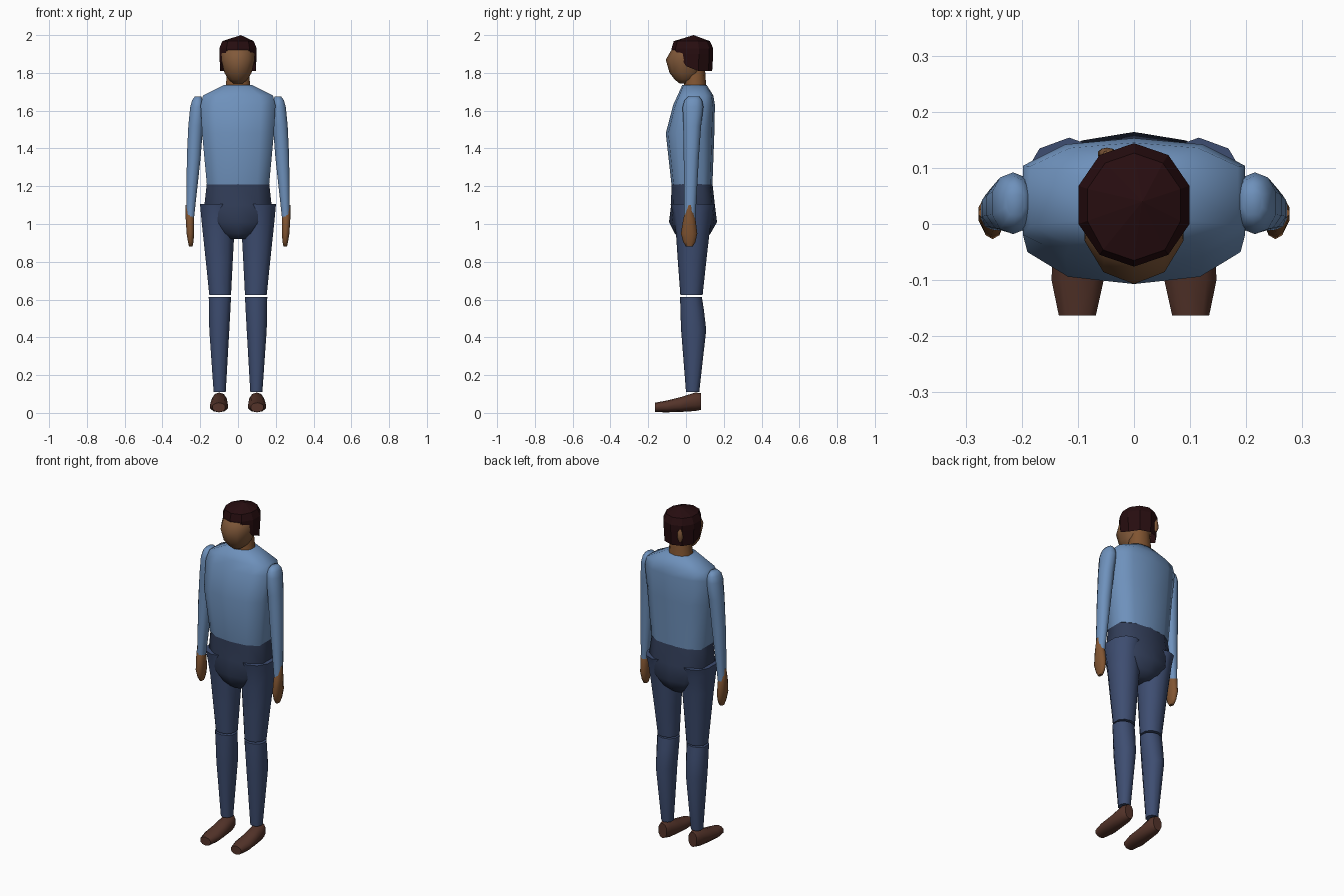
import bpy, bmesh, math

if "Cube" in bpy.data.objects:
    bpy.data.objects.remove(bpy.data.objects["Cube"])


def material(name, rgb):
    m = bpy.data.materials.new(name)
    m.diffuse_color = (*rgb, 1)
    m.use_nodes = True
    m.node_tree.nodes["Principled BSDF"].inputs["Base Color"].default_value = m.diffuse_color
    return m


SHIRT = material("shirt_blue", (0.156, 0.283, 0.50))
NAVY = material("trouser_navy", (0.048, 0.075, 0.165))
DARK_NAVY = material("hip_dark_navy", (0.032, 0.048, 0.10))
FACE = material("face_brown", (0.22, 0.10, 0.042))
SKIN = material("skin_brown", (0.22, 0.09, 0.031))
HAIR = material("hair_dark", (0.020, 0.004, 0.005))
SHOE = material("shoe_brown", (0.089, 0.034, 0.023))


def finish(name, bm, mat, angle=65):
    bmesh.ops.recalc_face_normals(bm, faces=bm.faces)
    me = bpy.data.meshes.new(name)
    bm.to_mesh(me)
    bm.free()
    me.materials.append(mat)
    ob = bpy.data.objects.new(name, me)
    bpy.context.collection.objects.link(ob)
    bpy.ops.object.select_all(action='DESELECT')
    ob.select_set(True)
    bpy.context.view_layer.objects.active = ob
    if angle:
        bpy.ops.object.shade_smooth_by_angle(angle=math.radians(angle))
    return ob


def bridge(bm, rings):
    for a, b in zip(rings, rings[1:]):
        for i in range(len(a)):
            j = (i + 1) % len(a)
            bm.faces.new((a[i], a[j], b[j], b[i]))


def angles(n):
    return [-math.pi / 2 + 2 * math.pi * i / n for i in range(n)]


def loft(name, rows, mat, power=0.85, side=1, axis='z', n=10):
    """Rows are (position along axis, x0, x1, v0, v1)."""
    bm = bmesh.new()
    rings = []
    widest = max(math.cos(a) for a in angles(n))
    for t, x0, x1, v0, v1 in rows:
        ring = []
        for a in angles(n):
            s = math.sin(a)
            s = math.copysign(abs(s) ** power, s)
            x = side * ((x0 + x1) / 2 + (x1 - x0) / 2 * math.cos(a) / widest)
            v = (v0 + v1) / 2 + (v1 - v0) / 2 * s
            ring.append(bm.verts.new((x, v, t) if axis == 'z' else (x, t, v)))
        rings.append(ring)
    bridge(bm, rings)
    bm.faces.new(rings[0])
    bm.faces.new(rings[-1])
    return finish(name, bm, mat)


def centred(rows):
    return [(z, -w, w, y0, y1) for z, w, y0, y1 in rows]


# Trunk
loft("shirt_torso", centred([
    (1.21, .165, -.077, .14), (1.48, .19, -.107, .15), (1.63, .198, -.068, .153),
    (1.68, .185, -.045, .145), (1.735, .075, -.02, .11)]), SHIRT, 0.5)
loft("pelvis", centred([
    (1.215, .165, -.077, .14), (1.10, .178, -.079, .153), (1.01, .15, -.09, .164),
    (.95, .10, -.06, .13), (.92, .05, -.035, .10)]), DARK_NAVY, 0.6)

# Neck and head
loft("neck", centred([(1.69, .07, -.015, .115), (1.74, .064, -.01, .106),
                      (1.83, .055, 0, .10)]), SKIN)
loft("head", centred([
    (1.745, .025, -.035, .02), (1.765, .05, -.06, .06), (1.80, .072, -.087, .09),
    (1.87, .088, -.107, .115), (1.92, .086, -.078, .115), (1.97, .045, -.03, .08)]),
    FACE, 1.0)

# Hair cap with a stepped lower edge: fringe, sideburns, nape
bm = bmesh.new()
rings = []
for scale, z in ((0.95, None), (1.0, 1.90), (1.0, 1.93), (0.84, 1.968)):
    ring = []
    for a in angles(10):
        s = math.sin(a)
        low = 1.915 if s < -0.5 else 1.835 if s < 0 else 1.81
        k = 1.0 if s < -0.5 else scale
        if z == 1.968:
            k = 0.9 if s < -0.5 else scale
        h = low if z is None else max(z, low + 0.005)
        ring.append(bm.verts.new((.104 * k * math.cos(a), .034 + .11 * k * s, h)))
    rings.append(ring)
bridge(bm, rings)
tip = bm.verts.new((.015, .04, 2.0))
for i in range(10):
    bm.faces.new((rings[-1][i], rings[-1][(i + 1) % 10], tip))
finish("hair", bm, HAIR, 0)
# Bare patch showing through the hair at the back
loft("scalp_patch", [(1.835, -.055, -.04, .118, .128), (1.86, -.064, -.032, .114, .136),
                     (1.89, -.062, -.034, .114, .136), (1.91, -.055, -.045, .115, .13)], FACE)

# Limbs, built for both sides
for label, s in (("left", 1), ("right", -1)):
    loft(label + "_sleeve", [
        (1.03, .233, .273, -.01, .05), (1.35, .198, .271, -.012, .068),
        (1.52, .185, .263, -.015, .08), (1.62, .178, .253, -.018, .092),
        (1.655, .185, .243, -.008, .085), (1.675, .195, .228, .012, .07)], SHIRT, side=s)
    loft(label + "_hand", [
        (.88, .241, .259, 0, .035), (.905, .236, .265, -.015, .05),
        (.95, .232, .272, -.027, .06), (1.03, .232, .277, -.014, .05),
        (1.10, .245, .277, .01, .03)], SKIN, side=s)
    loft(label + "_thigh", [
        (.624, .037, .152, -.03, .088), (.80, .028, .17, -.043, .107),
        (.95, .02, .186, -.053, .124), (1.06, .025, .197, -.07, .14),
        (1.105, .03, .201, -.082, .154)], NAVY, side=s)
    loft(label + "_shin", [
        (.11, .065, .129, 0, .07), (.44, .046, .152, -.026, .107),
        (.55, .04, .154, -.03, .094), (.614, .037, .155, -.031, .084)], NAVY, side=s)
    loft(label + "_shoe", [
        (-.163, .068, .134, .004, .054), (-.10, .054, .147, .003, .066),
        (-.03, .056, .144, .005, .083), (.05, .06, .138, .01, .108),
        (.079, .072, .126, .016, .104)], SHOE, side=s, axis='y')
